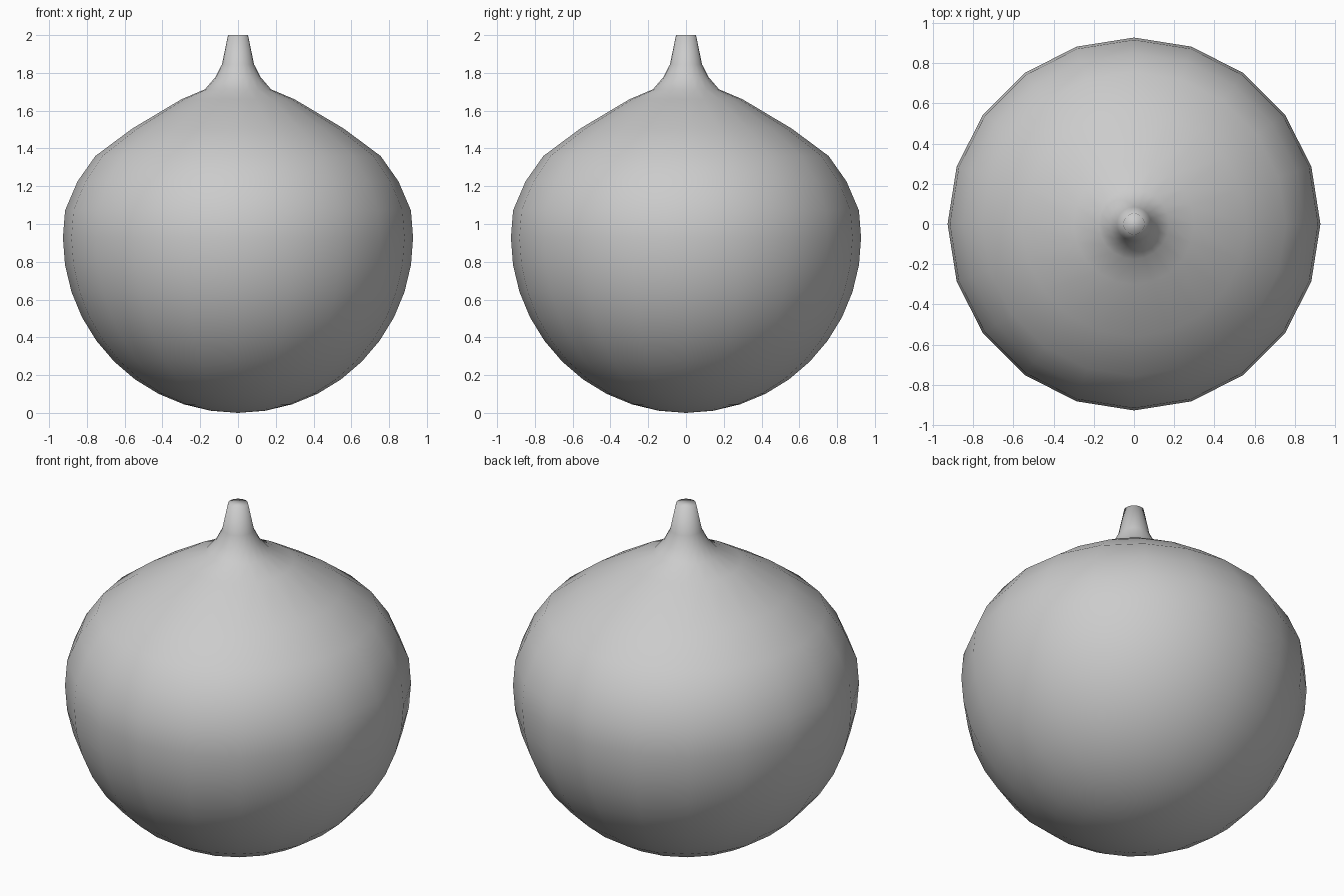
import bpy, bmesh
from math import sin, cos, pi

if "Cube" in bpy.data.objects:
    bpy.data.objects.remove(bpy.data.objects["Cube"])

SIDES = 20
R = 0.927

# Round lower body: 9 degree rings from the bottom up, then shoulder and stem
profile = [(R * sin(pi * i / 20), R * (1 - cos(pi * i / 20))) for i in range(1, 12)]
profile += [(0.85, 1.225), (0.755, 1.36), (0.56, 1.505), (0.30, 1.66),
            (0.175, 1.713), (0.12, 1.777), (0.085, 1.845), (0.053, 2.0)]

bm = bmesh.new()
rings = [[bm.verts.new((r * cos(2 * pi * k / SIDES), r * sin(2 * pi * k / SIDES), z))
          for k in range(SIDES)] for r, z in profile]

# Side walls
for low, high in zip(rings, rings[1:]):
    for k in range(SIDES):
        n = (k + 1) % SIDES
        bm.faces.new((low[k], low[n], high[n], high[k]))

# Bottom pole and stem cap
bottom = bm.verts.new((0, 0, 0))
for k in range(SIDES):
    bm.faces.new((bottom, rings[0][(k + 1) % SIDES], rings[0][k]))
bm.faces.new(rings[-1])

bmesh.ops.recalc_face_normals(bm, faces=bm.faces)
for f in bm.faces:
    f.smooth = True

mesh = bpy.data.meshes.new("bulb_body")
bm.to_mesh(mesh)
bm.free()
bpy.context.collection.objects.link(bpy.data.objects.new("bulb_body", mesh))
